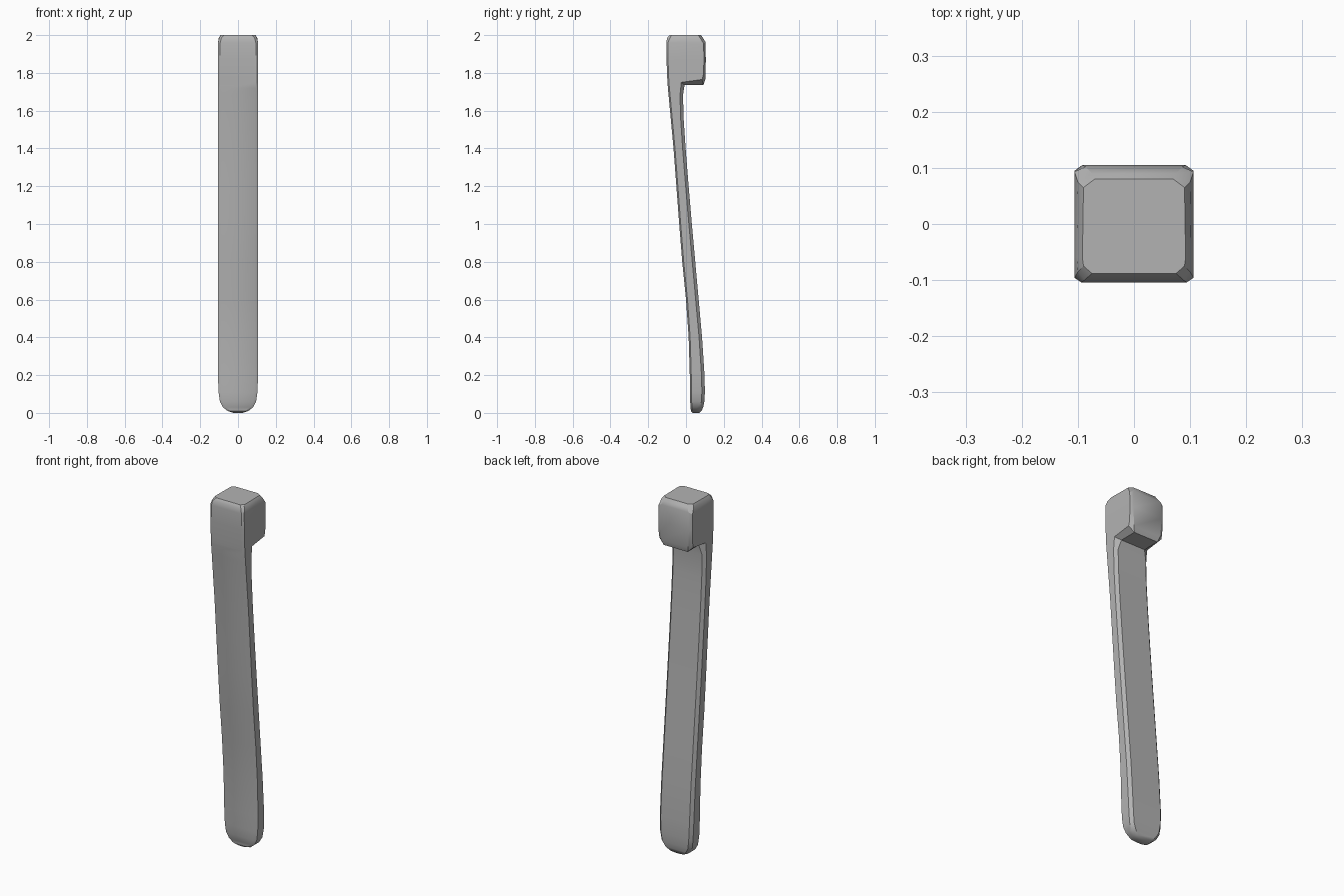
import bpy
import bmesh
import math

cube = bpy.data.objects.get("Cube")
if cube:
    bpy.data.objects.remove(cube, do_unlink=True)


def make_material(name, value):
    material = bpy.data.materials.new(name)
    material.use_nodes = True
    colour = (value, value, value, 1)
    material.diffuse_color = colour
    material.node_tree.nodes["Principled BSDF"].inputs["Base Color"].default_value = colour
    return material


def mirrored_ring(bm, half):
    """Closed section from its +x half, listed front to back."""
    points = half + [(-x, y, z) for x, y, z in reversed(half)]
    return [bm.verts.new(point) for point in points]


def blade_half(height, half_width, front, back, chamfer):
    """Flat bar section with narrow chamfers at its four corners."""
    inner = half_width - min(chamfer, half_width * 0.4)
    middle = (front + back) / 2
    return [(inner, front, height),
            (half_width, front + chamfer * 0.5, height),
            (half_width, middle, height),
            (half_width, back - chamfer, height),
            (inner, back, height)]


def head_half(height, front, side_back, side_height, inner, back, back_height):
    """Section whose back part reaches out to form the block."""
    return [(WIDTH - 0.012, front, height),
            (WIDTH, front + 0.008, height),
            (WIDTH, -0.06, height),
            (WIDTH, side_back, side_height),
            (inner, back, back_height)]


WIDTH = 0.106

# Rounded tip: height, half width, front, back
tip = [
    (0, 0.025, 0.035, 0.07),
    (0.01, 0.055, 0.026, 0.082),
    (0.03, 0.08, 0.024, 0.091),
    (0.06, 0.096, 0.022, 0.097),
    (0.11, 0.103, 0.021, 0.1),
]
# Gently bent blade: height, front, back
blade = [
    (0.2, 0.02, 0.098),
    (0.4, 0.014, 0.085),
    (0.6, 0, 0.067),
    (0.8, -0.02, 0.049),
    (1, -0.036, 0.031),
    (1.2, -0.051, 0.014),
    (1.4, -0.066, -0.002),
    (1.55, -0.08, -0.012),
    (1.68, -0.092, -0.016),
]
# Block behind the top end, from its underside up to the crown
head = [
    (1.72, -0.096, -0.025, 1.75, 0.075, -0.008, 1.735),
    (1.75, -0.098, 0.085, 1.765, 0.075, 0.092, 1.735),
    (1.78, -0.1, 0.092, 1.79, 0.085, 0.102, 1.765),
    (1.87, -0.103, 0.095, 1.87, 0.092, 0.105, 1.87),
    (1.96, -0.104, 0.093, 1.955, 0.086, 0.102, 1.965),
]

bm = bmesh.new()
sections = [blade_half(z, w, f, b, min(0.016, (b - f) * 0.25)) for z, w, f, b in tip]
sections += [blade_half(z, WIDTH, f, b, 0.016) for z, f, b in blade]
sections += [head_half(*station) for station in head]
# Chamfered rim and flat top
sections.append([(0.088, -0.1, 1.985), (0.1, -0.085, 1.985), (0.102, -0.06, 1.985),
                 (0.1, 0.075, 1.985), (0.075, 0.09, 1.985)])
sections.append([(0.075, -0.088, 2), (0.09, -0.075, 2), (0.092, -0.06, 2),
                 (0.09, 0.065, 2), (0.07, 0.08, 2)])
rings = [mirrored_ring(bm, half) for half in sections]
for low, high in zip(rings, rings[1:]):
    count = len(low)
    for i in range(count):
        j = (i + 1) % count
        bm.faces.new((low[i], low[j], high[j], high[i]))
bm.faces.new(list(reversed(rings[0])))
bm.faces.new(rings[-1])
bmesh.ops.recalc_face_normals(bm, faces=bm.faces)

mesh = bpy.data.meshes.new("hooked_handle")
bm.to_mesh(mesh)
bm.free()
handle = bpy.data.objects.new("hooked_handle", mesh)
bpy.context.collection.objects.link(handle)
mesh.materials.append(make_material("plain grey", 0.45))

bpy.ops.object.select_all(action="DESELECT")
handle.select_set(True)
bpy.context.view_layer.objects.active = handle
bpy.ops.object.shade_smooth_by_angle(angle=math.radians(30))
